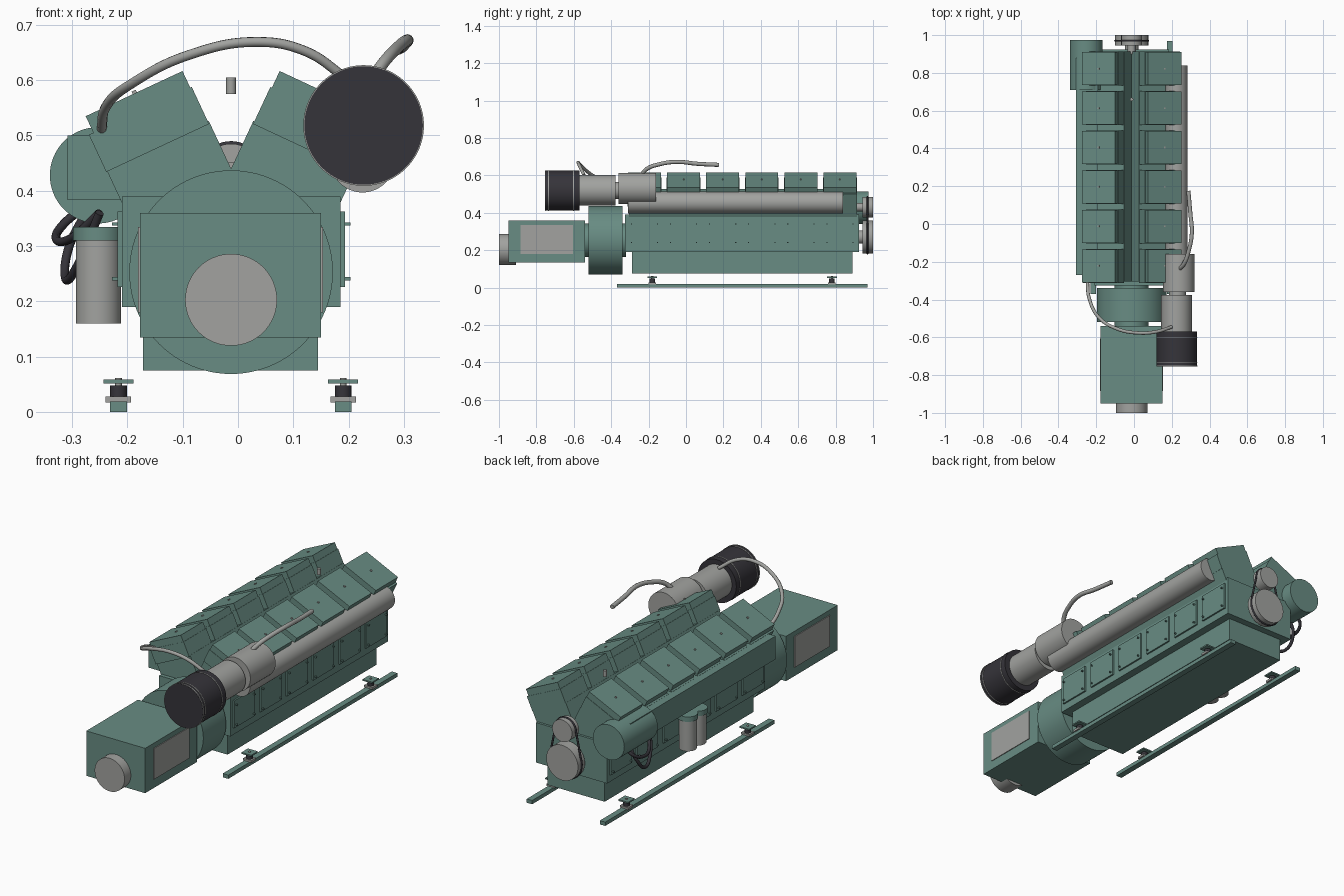
import bpy, math
from mathutils import Vector, Matrix

if "Cube" in bpy.data.objects:
    bpy.data.objects.remove(bpy.data.objects["Cube"])


def material(name, rgb):
    m = bpy.data.materials.new(name)
    m.use_nodes = True
    m.diffuse_color = (*rgb, 1)
    m.node_tree.nodes["Principled BSDF"].inputs["Base Color"].default_value = (*rgb, 1)
    return m


GREEN = material("engine green", (0.138, 0.262, 0.227))
GREY = material("metal grey", (0.36, 0.365, 0.35))
BLACK = material("rubber black", (0.036, 0.034, 0.042))
MID = -0.0125  # engine centre plane
PITCH = 0.209
UNITS = [-0.222 + PITCH * i for i in range(6)]


def finish(name, mat):
    ob = bpy.context.object
    ob.name = ob.data.name = name
    ob.data.materials.append(mat)
    return ob


def box(name, mat, x, y, z, matrix=None):
    """Box from three (low, high) ranges, optionally placed by a matrix."""
    bpy.ops.mesh.primitive_cube_add(size=1)
    ob = finish(name, mat)
    size = [r[1] - r[0] for r in (x, y, z)]
    mid = [(r[1] + r[0]) / 2 for r in (x, y, z)]
    ob.data.transform(Matrix.Translation(mid) @ Matrix.Diagonal((*size, 1)))
    if matrix:
        ob.data.transform(matrix)
    return ob


def cyl(name, mat, x, z, r, y0, y1, sides=64):
    """Cylinder lying along y."""
    bpy.ops.mesh.primitive_cylinder_add(vertices=sides, radius=r, depth=y1 - y0,
                                        location=(x, (y0 + y1) / 2, z),
                                        rotation=(math.pi / 2, 0, 0))
    bpy.ops.object.shade_smooth_by_angle(angle=math.radians(30))
    return finish(name, mat)


def post(name, mat, x, y, r, z0, z1, sides=40):
    """Upright cylinder."""
    bpy.ops.mesh.primitive_cylinder_add(vertices=sides, radius=r, depth=z1 - z0,
                                        location=(x, y, (z0 + z1) / 2))
    bpy.ops.object.shade_smooth_by_angle(angle=math.radians(30))
    return finish(name, mat)


def tube(name, mat, r, points, closed=False, smooth=True):
    cu = bpy.data.curves.new(name, "CURVE")
    cu.dimensions = "3D"
    cu.bevel_depth = r
    cu.bevel_resolution = 3
    cu.use_fill_caps = True
    sp = cu.splines.new("BEZIER" if smooth else "POLY")
    pts = sp.bezier_points if smooth else sp.points
    pts.add(len(points) - 1)
    for p, co in zip(pts, points):
        if smooth:
            p.co = co
            p.handle_left_type = p.handle_right_type = "AUTO"
        else:
            p.co = (*co, 1)
    sp.use_cyclic_u = closed
    cu.materials.append(mat)
    ob = bpy.data.objects.new(name, cu)
    bpy.context.collection.objects.link(ob)
    return ob


# Crankcase, oil pan, flywheel housing, gearbox
box("crankcase", GREEN, (-0.21, 0.185), (-0.325, 0.925), (0.19, 0.39))
box("oil_pan", GREEN, (-0.172, 0.145), (-0.29, 0.89), (0.075, 0.2))
cyl("flywheel_housing", GREEN, MID, 0.253, 0.184, -0.52, -0.34, 96)
cyl("flywheel_hub", GREEN, MID, 0.253, 0.09, -0.55, -0.32)
box("gearbox", GREEN, (-0.177, 0.15), (-0.95, -0.54), (0.135, 0.36))
cyl("output_flange", GREY, MID, 0.203, 0.083, -1.0, -0.91)
for side, x in (("a", -0.177), ("b", 0.15)):
    box("gearbox_panel_" + side, GREY, (x - 0.004, x + 0.004), (-0.885, -0.605), (0.18, 0.335))

# Two cylinder banks: u runs outward, z along the cylinder axis
for side, s in (("a", -1), ("b", 1)):
    lean = (Matrix.Translation((MID, 0, 0.44))
            @ Matrix.Rotation(s * math.radians(25), 4, "Y"))

    def span(lo, hi):
        return tuple(sorted((s * lo, s * hi)))

    box("bank_block_" + side, GREEN, span(0, 0.205), (-0.305, 0.913), (-0.12, 0.095), lean)
    for i, y in enumerate(UNITS):
        n = f"{side}_{i + 1}"
        box("cylinder_head_" + n, GREEN, span(0.002, 0.207), (y - 0.09, y + 0.09), (0.09, 0.164), lean)
        box("rocker_cover_" + n, GREEN, span(0.005, 0.198), (y - 0.088, y + 0.088), (0.164, 0.197), lean)
        c = s * 0.1
        box("cover_knob_" + n, GREY, (c - 0.004, c + 0.004), (y - 0.004, y + 0.004), (0.195, 0.202), lean)

        # Inspection cover with corner bolts
        x = 0.185 if s > 0 else -0.21
        px = tuple(sorted((x, x + s * 0.008)))
        box("inspection_cover_" + n, GREEN, px, (y - 0.082, y + 0.082), (0.226, 0.363))
        bx = tuple(sorted((x, x + s * 0.018)))
        for dy in (-0.07, 0.07):
            for z in (0.241, 0.34):
                box("cover_bolt_" + n, GREEN, bx, (y + dy - 0.003, y + dy + 0.003), (z - 0.003, z + 0.003))

# Vent in the valley
post("valley_vent", GREY, MID, 0.66, 0.009, 0.575, 0.605, 20)

# Intake box and cooler
box("intake_box", GREEN, (-0.308, -0.19), (-0.27, 0.88), (0.383, 0.5))
cyl("cooler", GREEN, -0.253, 0.428, 0.087, 0.71, 0.975)

# Exhaust pipe, turbo and air filter
cyl("exhaust_pipe", GREY, 0.225, 0.455, 0.058, -0.31, 0.84)
cyl("turbo_housing", GREY, 0.237, 0.53, 0.084, -0.36, -0.16)
cyl("turbo_neck", GREY, 0.23, 0.52, 0.045, -0.4, -0.34)
cyl("filter_duct", GREY, 0.225, 0.52, 0.081, -0.575, -0.377)
cyl("air_filter", BLACK, 0.227, 0.518, 0.107, -0.755, -0.57, 96)
for i, y in enumerate((-0.752, -0.735, -0.602)):
    cyl(f"filter_band_{i + 1}", GREY, 0.227, 0.518, 0.109, y - 0.002, y + 0.002, 96)

# Breather pipes
tube("breather_pipe_front", GREY, 0.009, [
    (-0.247, -0.3, 0.508), (-0.238, -0.39, 0.553), (-0.19, -0.49, 0.595), (-0.09, -0.555, 0.645),
    (0.03, -0.577, 0.669), (0.12, -0.57, 0.653), (0.2, -0.545, 0.6)])
tube("breather_pipe_side", GREY, 0.011, [
    (0.24, -0.24, 0.6), (0.265, -0.21, 0.634), (0.29, -0.14, 0.66), (0.306, -0.05, 0.672),
    (0.298, 0.06, 0.662), (0.288, 0.175, 0.656)])

# Oil filters under a bracket
for i, y in enumerate((0.345, 0.27)):
    post(f"oil_filter_{i + 1}", GREY, -0.252, y, 0.041, 0.16, 0.312)
    post(f"oil_filter_cap_{i + 1}", GREEN, -0.252, y, 0.046, 0.31, 0.335)
box("oil_filter_bracket", GREEN, (-0.26, -0.205), (0.25, 0.365), (0.312, 0.334))

# Coolant hoses hanging below the cooler
tube("coolant_hose_upper", BLACK, 0.008, [
    (-0.28, 0.88, 0.37), (-0.315, 0.87, 0.34), (-0.328, 0.8, 0.312), (-0.3, 0.72, 0.315),
    (-0.25, 0.66, 0.36)])
tube("coolant_hose_lower", BLACK, 0.008, [
    (-0.275, 0.84, 0.36), (-0.305, 0.83, 0.3), (-0.311, 0.77, 0.24), (-0.29, 0.7, 0.265),
    (-0.25, 0.64, 0.36)])

# Rear pulleys and belt
LOW, HIGH = (0.27, 0.088), (0.43, 0.055)
for n, (z, r) in (("crank", LOW), ("fan", HIGH)):
    cyl(n + "_pulley", GREY, MID, z, r, 0.945, 1.0)
    cyl(n + "_pulley_shaft", GREY, MID, z, r * 0.4, 0.9, 0.95, 32)
tilt = math.asin((LOW[1] - HIGH[1]) / (HIGH[0] - LOW[0]))
belt = []
for (z, r), a0, a1 in ((HIGH, tilt, math.pi - tilt), (LOW, math.pi - tilt, 2 * math.pi + tilt)):
    for k in range(21):
        a = a0 + (a1 - a0) * k / 20
        belt.append((MID + r * math.cos(a), 0.97, z + r * math.sin(a)))
tube("drive_belt", BLACK, 0.005, belt, closed=True, smooth=False)

# Base rails with rubber mounts
for side, x in (("a", -0.216), ("b", 0.19)):
    box("base_rail_" + side, GREEN, (x - 0.015, x + 0.015), (-0.37, 0.97), (0, 0.019))
    for end, y in (("front", -0.18), ("rear", 0.78)):
        n = f"{end}_{side}"
        box("mount_base_" + n, GREY, (x - 0.023, x + 0.023), (y - 0.02, y + 0.02), (0.017, 0.028))
        post("mount_rubber_" + n, BLACK, x, y, 0.015, 0.028, 0.048, 24)
        post("mount_stud_" + n, GREY, x, y, 0.006, 0.045, 0.062, 16)
        box("mount_plate_" + n, GREEN, (x - 0.027, x + 0.027), (y - 0.026, y + 0.026), (0.052, 0.059))
